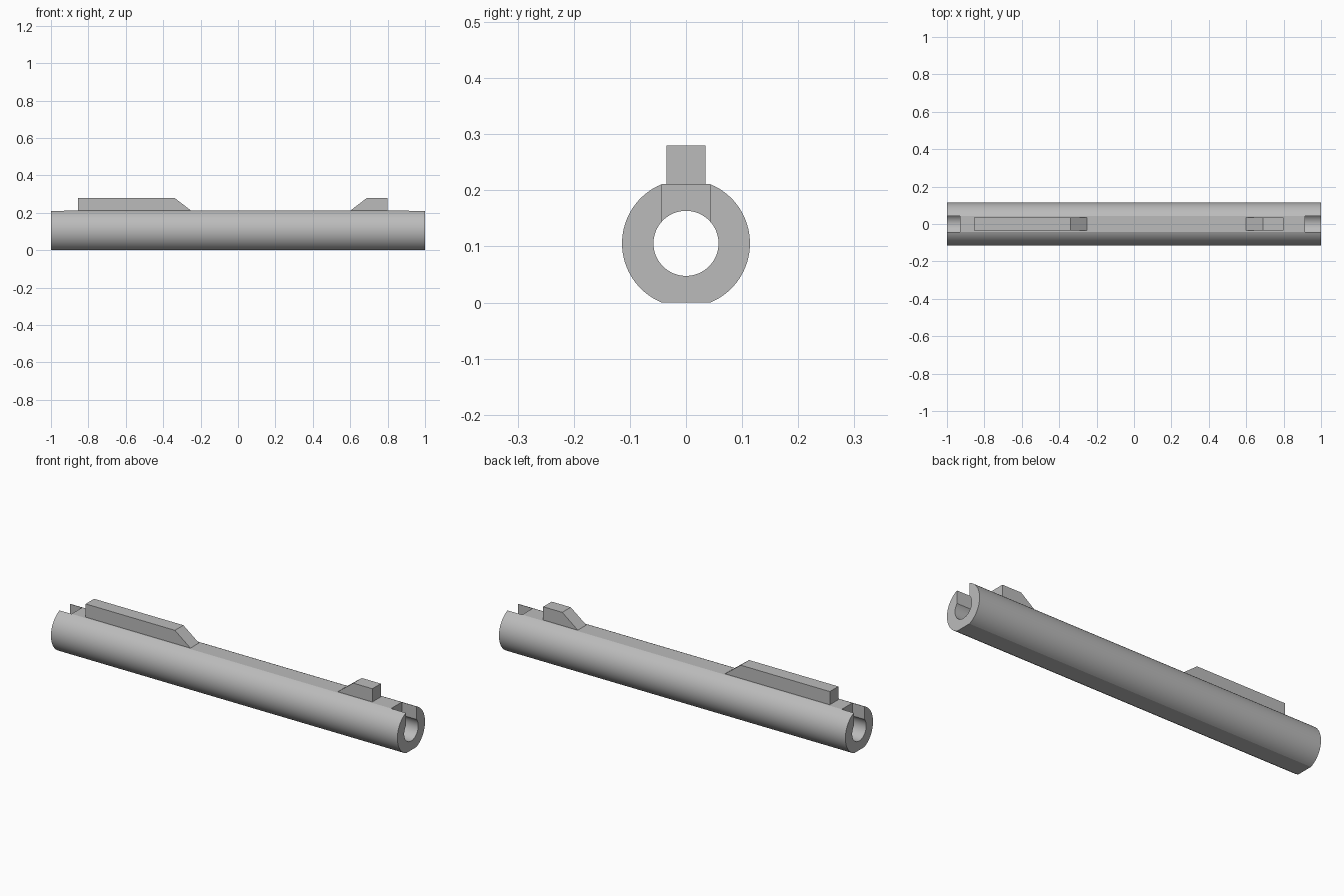
import bpy, bmesh
from math import asin, cos, sin, pi
from mathutils import Vector

if "Cube" in bpy.data.objects:
    bpy.data.objects.remove(bpy.data.objects["Cube"])

RADIUS, BORE, AXIS = 0.114, 0.058, 0.1055   # AXIS is also half the height across the flats
TOP, RAIL_TOP = 2 * AXIS, 0.28

grey = bpy.data.materials.new("plain grey")
grey.use_nodes = True
colour = (0.5, 0.5, 0.5, 1)
grey.diffuse_color = colour
grey.node_tree.nodes["Principled BSDF"].inputs["Base Color"].default_value = colour


def prism(name, outline, sweep):
    """Extrude a closed outline along a vector."""
    bm = bmesh.new()
    face = bm.faces.new([bm.verts.new(p) for p in outline])
    moved = bmesh.ops.extrude_face_region(bm, geom=[face])["geom"]
    bmesh.ops.translate(bm, vec=Vector(sweep),
                        verts=[v for v in moved if isinstance(v, bmesh.types.BMVert)])
    if not any(f == face for f in bm.faces):
        bmesh.ops.holes_fill(bm, edges=bm.edges)
    bmesh.ops.recalc_face_normals(bm, faces=bm.faces)
    mesh = bpy.data.meshes.new(name)
    bm.to_mesh(mesh)
    bm.free()
    obj = bpy.data.objects.new(name, mesh)
    mesh.materials.append(grey)
    bpy.context.collection.objects.link(obj)
    return obj


def arc(radius, start, end, steps):
    angles = [start + (end - start) * i / steps for i in range(steps + 1)]
    return [(-1, radius * cos(a), AXIS + radius * sin(a)) for a in angles]


def cut(target, cutter):
    """Subtract the cutter, apply, and discard it."""
    mod = target.modifiers.new("cut", "BOOLEAN")
    mod.operation, mod.solver, mod.object = "DIFFERENCE", "EXACT", cutter
    bpy.context.view_layer.objects.active = target
    bpy.ops.object.modifier_apply(modifier=mod.name)
    bpy.data.objects.remove(cutter)


# Round tube body with flats along the top and bottom
flat = asin(AXIS / RADIUS)
body = prism("tube_body", arc(RADIUS, -flat, flat, 32) + arc(RADIUS, pi - flat, pi + flat, 32),
             (2, 0, 0))

# Through bore
bore = prism("bore_cutter", [(-1.1, y, z) for _, y, z in arc(BORE, 0, 2 * pi, 64)[:-1]],
             (2.2, 0, 0))
cut(body, bore)

# Open slots at both ends, from the top flat down into the bore
for x0, x1 in ((-1.1, -0.93), (0.915, 1.1)):
    w = 0.0437
    slot = prism("slot_cutter", [(x0, -w, AXIS), (x1, -w, AXIS), (x1, -w, 0.3), (x0, -w, 0.3)],
                 (0, 2 * w, 0))
    cut(body, slot)

bpy.ops.object.select_all(action="DESELECT")
body.select_set(True)
bpy.context.view_layer.objects.active = body
bpy.ops.object.shade_smooth_by_angle(angle=pi / 9)

# Top rails: square outer end, ramp on the inner end
for name, outer, shoulder, toe in (("long_rail", -0.855, -0.34, -0.25),
                                   ("short_rail", 0.8, 0.69, 0.6)):
    w, base = 0.035, TOP - 0.01
    prism(name, [(outer, -w, base), (outer, -w, RAIL_TOP), (shoulder, -w, RAIL_TOP),
                 (toe, -w, TOP), (toe, -w, base)], (0, 2 * w, 0))
